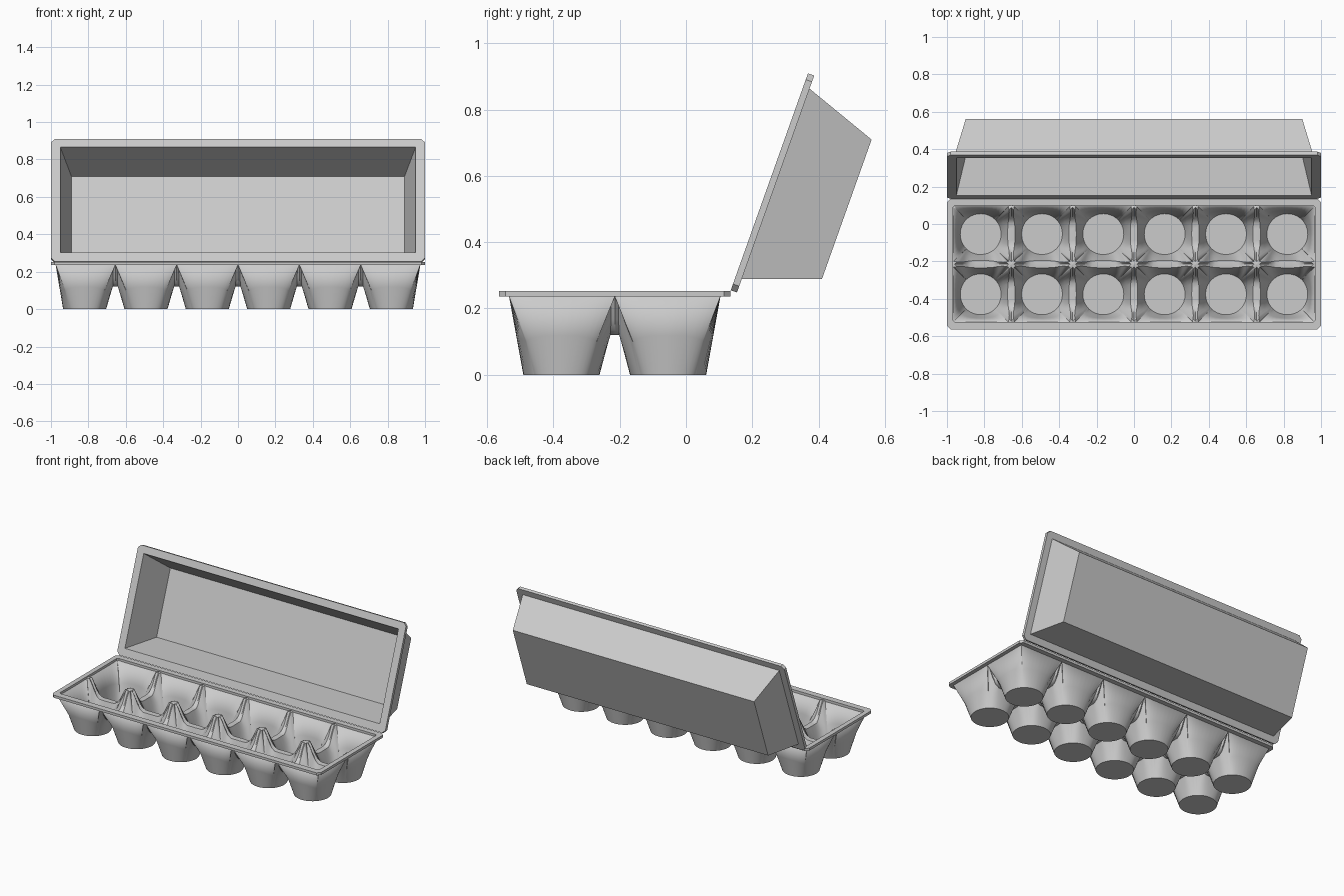
import bpy, bmesh, math
from mathutils import Vector, Matrix

old = bpy.data.objects.get("Cube")
if old:
    bpy.data.objects.remove(old, do_unlink=True)

grey = bpy.data.materials.new("pulp_grey")
grey.use_nodes = True
grey.diffuse_color = (0.6, 0.6, 0.6, 1)
grey.node_tree.nodes["Principled BSDF"].inputs["Base Color"].default_value = grey.diffuse_color


def finish(bm, name, angle=None):
    """Weld the mesh, wrap it in an object and shade it."""
    bmesh.ops.remove_doubles(bm, verts=bm.verts, dist=0.0004)
    mesh = bpy.data.meshes.new(name)
    bm.to_mesh(mesh)
    bm.free()
    mesh.materials.append(grey)
    if angle:
        mesh.shade_smooth()
        mesh.set_sharp_from_angle(angle=math.radians(angle))
    obj = bpy.data.objects.new(name, mesh)
    bpy.context.collection.objects.link(obj)
    return obj


def bridge(bm, a, b):
    for i in range(len(a)):
        j = (i + 1) % len(a)
        bm.faces.new((a[i], a[j], b[j], b[i]))


def rect(bm, hx, y0, y1, z, cut=0.0):
    """Rectangle ring with cut corners."""
    pts = [(hx - cut, y0), (hx, y0 + cut), (hx, y1 - cut), (hx - cut, y1),
           (cut - hx, y1), (-hx, y1 - cut), (-hx, y0 + cut), (cut - hx, y0)]
    return [bm.verts.new((x, y, z)) for x, y in pts]


# Egg cups: each cell lofts from a round base to its square border
PITCH_X, PITCH_Y, MID_Y = 0.328, 0.322, -0.215
BASE_R, SADDLE, TOP, STEPS = 0.115, 0.12, 0.236, 16


def border_height(dist):
    """Border is high at the posts and sags to a saddle between them."""
    t = min(max((dist - 0.016) / 0.085, 0), 1)
    return SADDLE + (TOP - SADDLE) * (1 - t) ** 2


def add_cell(bm, col, row):
    centre = Vector(((col - 2.5) * PITCH_X, MID_Y + (row - 0.5) * PITCH_Y, 0))
    right = 0.155 if col == 5 else PITCH_X / 2
    left = 0.155 if col == 0 else PITCH_X / 2
    back = 0.158 if row == 1 else PITCH_Y / 2
    front = 0.158 if row == 0 else PITCH_Y / 2
    corners = [Vector(c) for c in ((right, -front, 0), (right, back, 0),
                                   (-left, back, 0), (-left, -front, 0))]
    outer = [col == 5, row == 1, col == 0, row == 0]
    rings = [[], [], [], []]
    for side in range(4):
        a, b = corners[side], corners[(side + 1) % 4]
        for k in range(STEPS):
            s = 0.5 - 0.5 * math.cos(math.pi * k / STEPS)
            edge = a.lerp(b, s)
            d = min(s, 1 - s) * (b - a).length
            h = TOP if outer[side] else border_height(d)
            on_wall = outer[side] or (k == 0 and outer[side - 1])
            reach = edge.length
            way = edge / reach
            lip = reach - (0 if on_wall else 0.014)
            mix = min(max((reach - 0.165) / 0.06, 0), 1)
            mid_r = (BASE_R + lip) / 2 * (1 - mix) + 0.147 * mix
            mid_z = h / 2 * (1 - mix) + 0.1 * mix
            for ring, (r, z) in zip(rings, ((BASE_R, 0), (mid_r, mid_z), (lip, h), (reach, h))):
                ring.append(bm.verts.new(centre + way * r + Vector((0, 0, z))))
    for lower, upper in zip(rings, rings[1:]):
        bridge(bm, lower, upper)
    bm.faces.new(rings[0])


bm = bmesh.new()
for col in range(6):
    for row in range(2):
        add_cell(bm, col, row)
bmesh.ops.remove_doubles(bm, verts=bm.verts, dist=0.0004)
bmesh.ops.recalc_face_normals(bm, faces=bm.faces)
bm.faces.ensure_lookup_table()
floor = max(bm.faces, key=lambda f: len(f.verts))
if floor.normal.z < 0:
    bmesh.ops.reverse_faces(bm, faces=bm.faces)
cups = finish(bm, "egg_cups", 38)
thick = cups.modifiers.new("thickness", "SOLIDIFY")
thick.thickness = 0.009
thick.offset = 1

# Flat rim around the tray
bm = bmesh.new()
loops = [rect(bm, 1.0, -0.565, 0.135, 0.236, 0.02),
         rect(bm, 1.0, -0.565, 0.135, 0.253, 0.02),
         rect(bm, 0.968, -0.523, 0.098, 0.253, 0.01),
         rect(bm, 0.968, -0.523, 0.098, 0.236, 0.01)]
for i in range(4):
    bridge(bm, loops[i], loops[(i + 1) % 4])
bmesh.ops.recalc_face_normals(bm, faces=bm.faces)
finish(bm, "tray_rim")

# Open lid: rim and hollow tapered box in one closed shell, then tilted
bm = bmesh.new()
loops = [rect(bm, 0.89, 0.13, 0.566, -0.239),
         rect(bm, 0.95, 0.05, 0.648, 0.0),
         rect(bm, 1.0, 0.0, 0.695, 0.0, 0.02),
         rect(bm, 1.0, 0.0, 0.695, -0.02, 0.02),
         rect(bm, 0.957, 0.043, 0.653, -0.02),
         rect(bm, 0.9, 0.125, 0.571, -0.248)]
for a, b in zip(loops, loops[1:]):
    bridge(bm, a, b)
bm.faces.new(loops[0])
bm.faces.new(loops[-1])
bmesh.ops.remove_doubles(bm, verts=bm.verts, dist=0.0004)
bmesh.ops.recalc_face_normals(bm, faces=bm.faces)
lid = finish(bm, "lid")
lid.matrix_world = Matrix.Translation((0, 0.135, 0.255)) @ Matrix.Rotation(math.radians(70.4), 4, "X")
